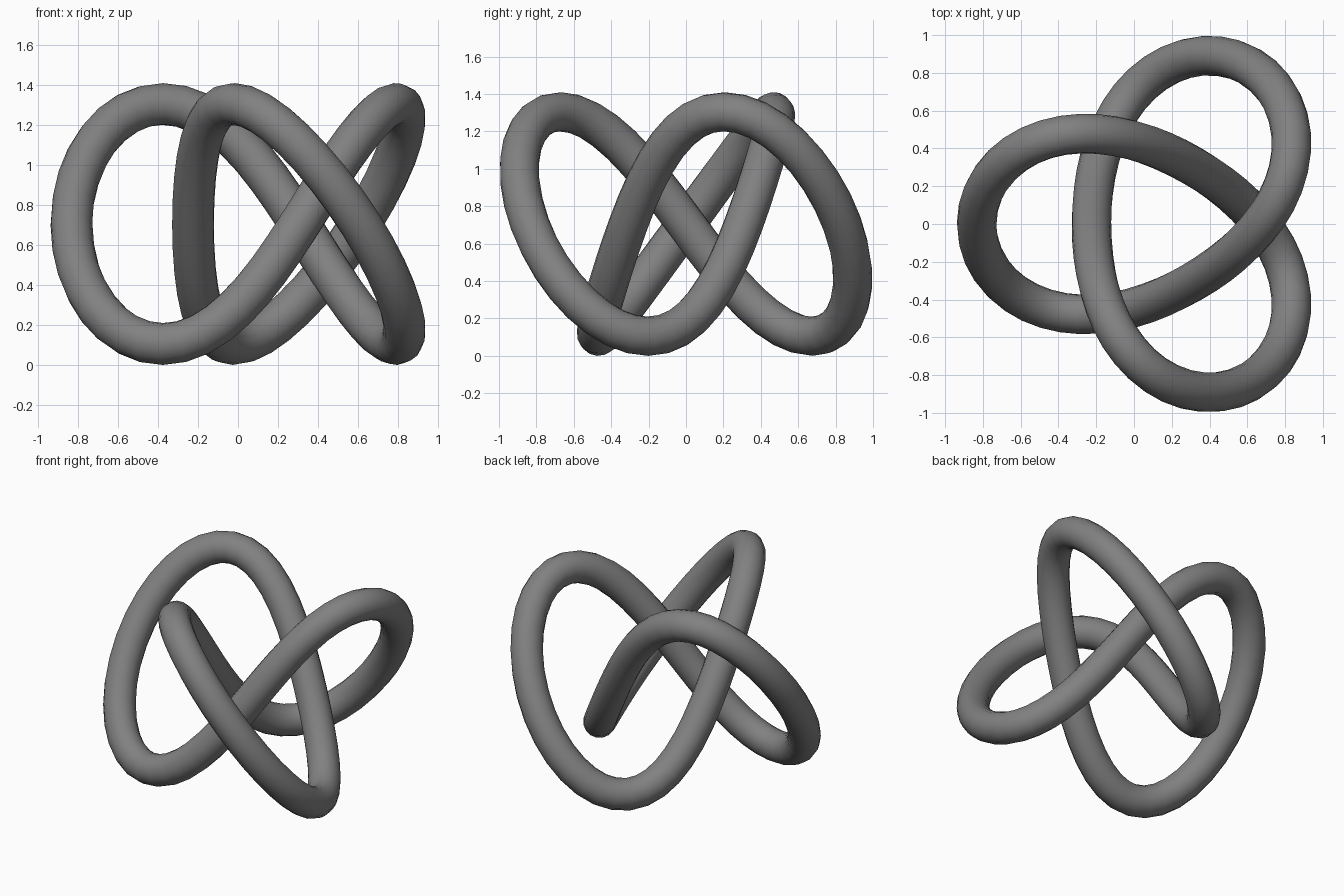
import bpy
from math import sin, cos, tau

if "Cube" in bpy.data.objects:
    bpy.data.objects.remove(bpy.data.objects["Cube"], do_unlink=True)

STEPS = 96          # rings along the knot
TUBE = 0.105        # tube radius
RISE = 0.6          # height swing of the centre line


def knot_point(t):
    """Centre line of a three-lobed closed knot."""
    x = 0.131 + 0.254 * cos(t) - 0.66 * cos(2 * t) + 0.05 * cos(5 * t)
    y = 0.254 * sin(t) + 0.66 * sin(2 * t) - 0.05 * sin(5 * t)
    z = RISE + TUBE - RISE * sin(3 * t)
    return x, y, z, 1


# Grey material
grey = bpy.data.materials.new("mid_grey")
grey.use_nodes = True
grey.diffuse_color = (0.22, 0.22, 0.22, 1)
grey.node_tree.nodes["Principled BSDF"].inputs["Base Color"].default_value = grey.diffuse_color

# Closed path swept with a round section
path = bpy.data.curves.new("knot_tube", "CURVE")
path.dimensions = "3D"
path.bevel_depth = TUBE
path.bevel_resolution = 6
spline = path.splines.new("POLY")
spline.points.add(STEPS - 1)
for i, point in enumerate(spline.points):
    point.co = knot_point(tau * i / STEPS)
spline.use_cyclic_u = True
spline.use_smooth = True
path.materials.append(grey)

# Turn the sweep into a smooth mesh
knot = bpy.data.objects.new("knot_tube", path)
bpy.context.collection.objects.link(knot)
bpy.ops.object.select_all(action="DESELECT")
knot.select_set(True)
bpy.context.view_layer.objects.active = knot
bpy.ops.object.convert(target="MESH")
bpy.ops.object.shade_smooth()
